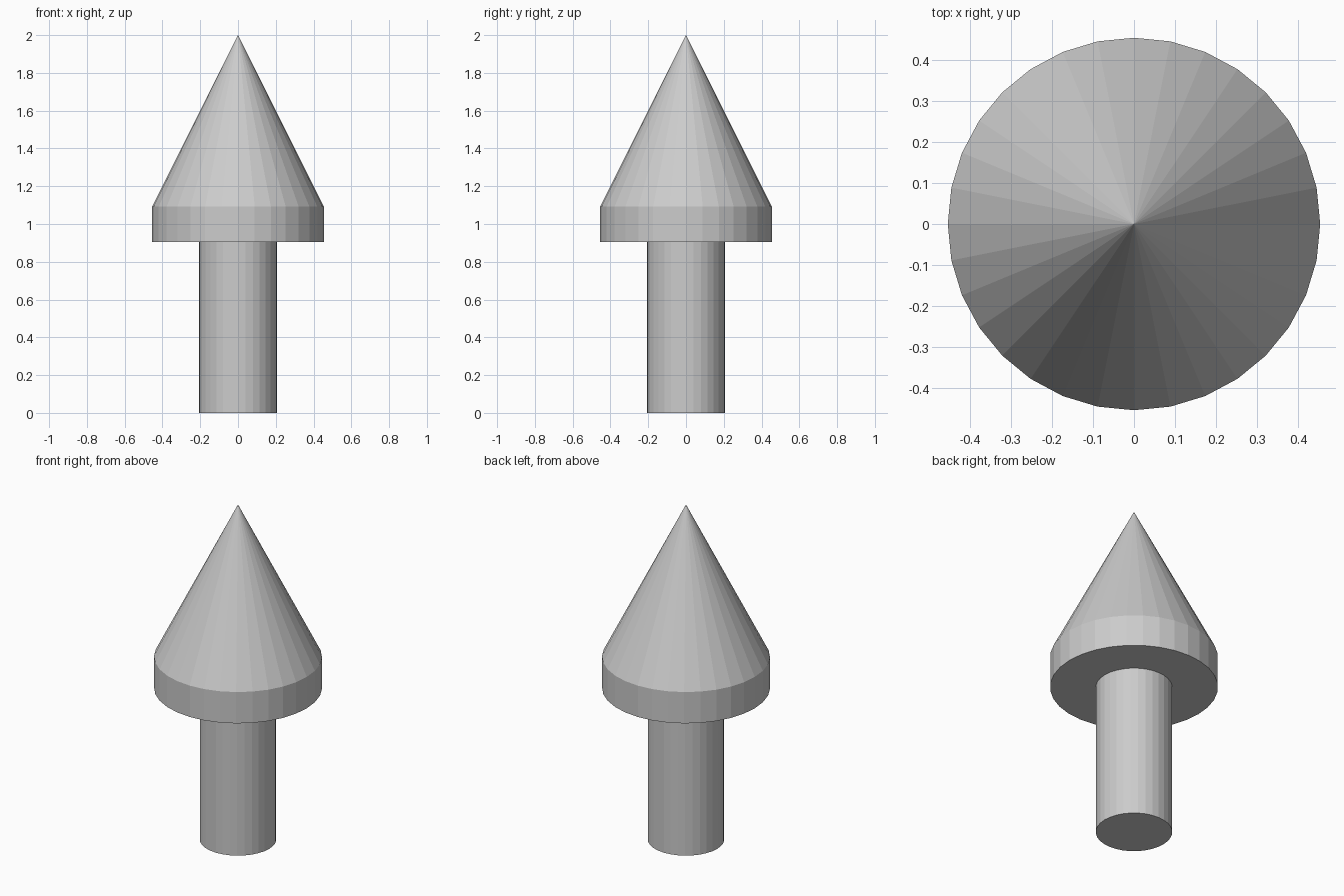
import bpy

if "Cube" in bpy.data.objects:
    bpy.data.objects.remove(bpy.data.objects["Cube"])

SIDES = 32
SHAFT_R, HEAD_R = 0.207, 0.4545
COLLAR_Z, CONE_Z, TIP_Z = 0.905, 1.092, 2.0


def tapered(name, r_bottom, r_top, z0, z1):
    """Flat-shaded round part standing between two heights."""
    bpy.ops.mesh.primitive_cone_add(
        vertices=SIDES, radius1=r_bottom, radius2=r_top,
        depth=z1 - z0, location=(0, 0, (z0 + z1) / 2))
    obj = bpy.context.object
    obj.name = name
    return obj


# Straight post
tapered("shaft", SHAFT_R, SHAFT_R, 0, COLLAR_Z)

# Wide band under the point
tapered("collar", HEAD_R, HEAD_R, COLLAR_Z, CONE_Z)

# Pointed top
tapered("cone_tip", HEAD_R, 0, CONE_Z, TIP_Z)
